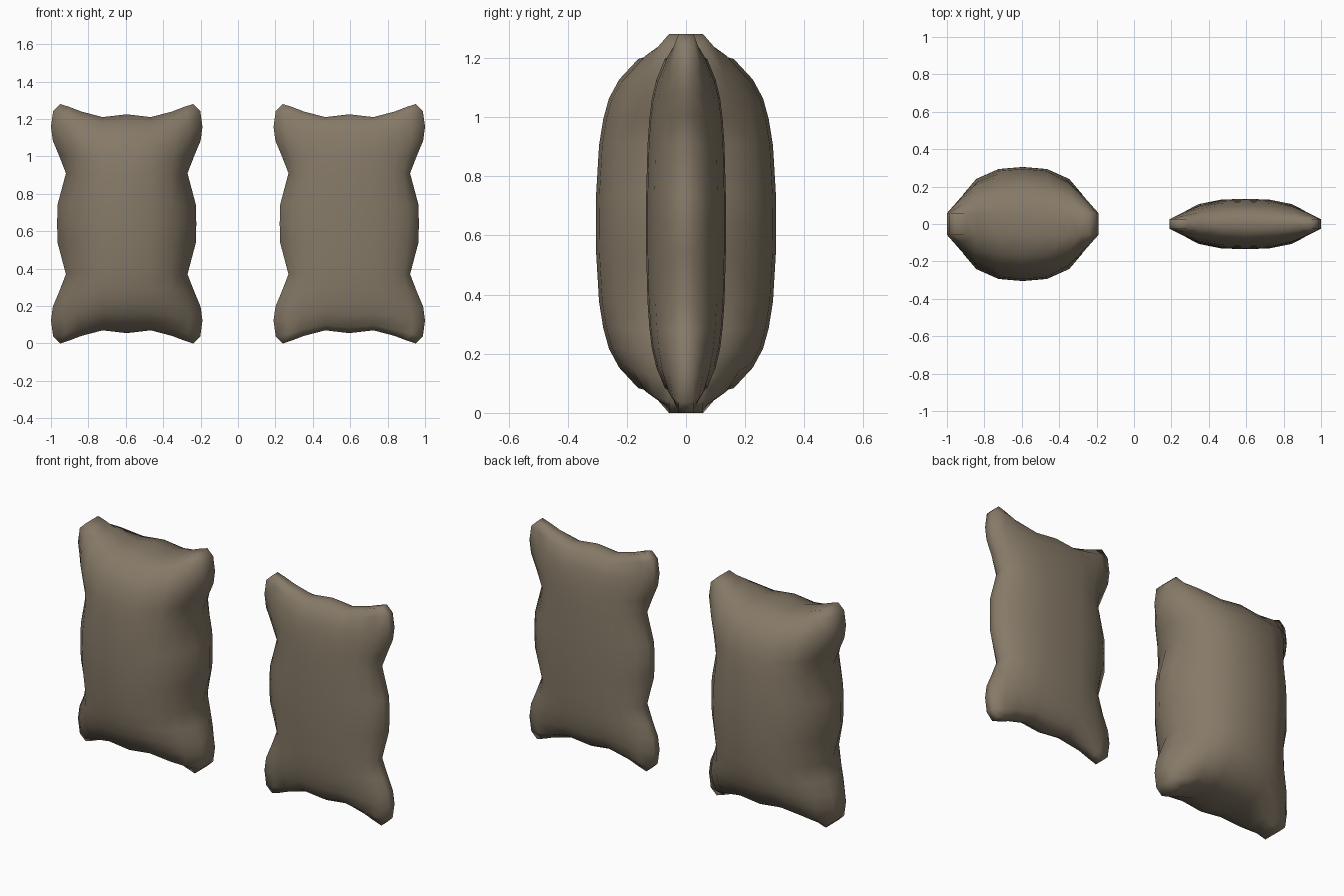
import bpy, bmesh

if "Cube" in bpy.data.objects:
    bpy.data.objects.remove(bpy.data.objects["Cube"])

cloth = bpy.data.materials.new("brown cloth")
cloth.diffuse_color = (0.24, 0.195, 0.138, 1)
cloth.use_nodes = True
cloth.node_tree.nodes["Principled BSDF"].inputs["Base Color"].default_value = cloth.diffuse_color

# (position, value) curves from the centre (0) to the seam (1)
WIDTH = [(0, .372), (.17, .37), (.45, .325), (.60, .362), (.72, .395), (.83, .405), (.95, .393), (1, .355)]
HEIGHT = [(0, .585), (.35, .57), (.67, .6), (.85, .624), (1, .64)]
PUFF_X = [(0, 1), (.35, .955), (.67, .74), (.85, .42), (1, 0)]
PUFF_Z = [(0, 1), (.17, .995), (.45, .955), (.55, .93), (.72, .82), (.83, .68), (.95, .42), (1, 0)]


def curve(table, s):
    s = abs(s)
    for (a, va), (b, vb) in zip(table, table[1:]):
        if s <= b:
            return va + (vb - va) * (s - a) / (b - a)
    return table[-1][1]


def mirrored(table):
    pos = [p for p, _ in table]
    return [-p for p in reversed(pos[1:])] + pos


def pillow(name, cx, thick):
    us, vs = mirrored(HEIGHT), mirrored(WIDTH)
    bm = bmesh.new()
    sheets = []
    # front and back puffed sheets
    for side in (-1, 1):
        grid = []
        for v in vs:
            row = []
            for u in us:
                x = u * (.37 + (curve(WIDTH, v) - .37) * u * u)
                z = v * (.59 + (curve(HEIGHT, u) - .59) * v * v)
                y = side * thick * (.19 + .81 * curve(PUFF_X, u) * curve(PUFF_Z, v))
                row.append(bm.verts.new((cx + x, y, .64 + z)))
            grid.append(row)
        for r0, r1 in zip(grid, grid[1:]):
            for i in range(len(us) - 1):
                bm.faces.new((r0[i], r0[i + 1], r1[i + 1], r1[i]))
        sheets.append(grid)

    # narrow seam band joining the sheets
    def rim(g):
        return (g[0] + [r[-1] for r in g[1:]] + g[-1][-2::-1]
                + [r[0] for r in g[-2:0:-1]])
    a, b = rim(sheets[0]), rim(sheets[1])
    for i in range(len(a)):
        j = (i + 1) % len(a)
        bm.faces.new((a[i], a[j], b[j], b[i]))
    bmesh.ops.recalc_face_normals(bm, faces=bm.faces)
    for f in bm.faces:
        f.smooth = True
    me = bpy.data.meshes.new(name)
    bm.to_mesh(me)
    bm.free()
    me.materials.append(cloth)
    ob = bpy.data.objects.new(name, me)
    bpy.context.collection.objects.link(ob)


pillow("thick_pillow", -.595, .305)
pillow("thin_pillow", .595, .135)
